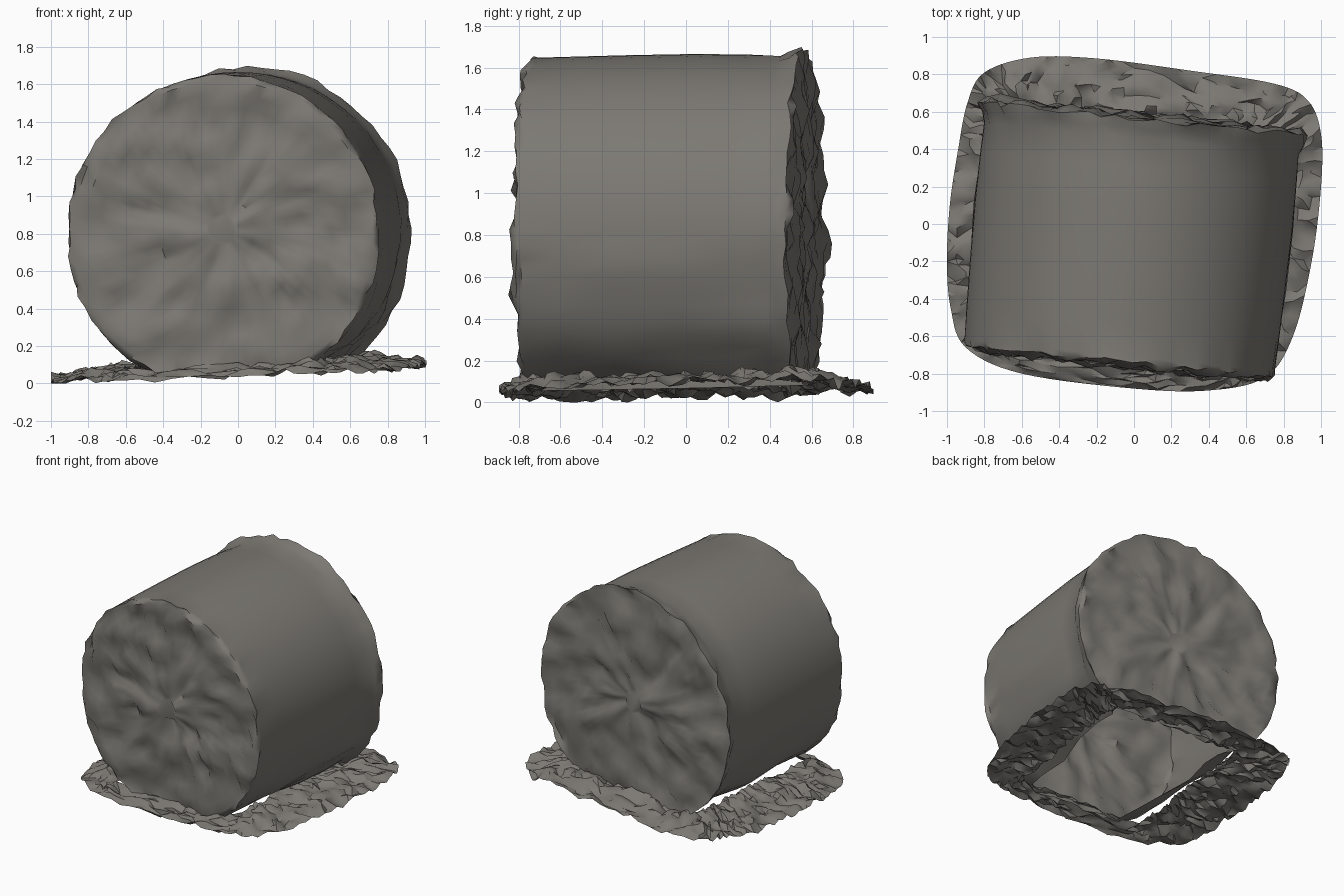
import bpy, bmesh, math, random
from mathutils import Vector, noise

if "Cube" in bpy.data.objects:
    bpy.data.objects.remove(bpy.data.objects["Cube"])

random.seed(4)

mat = bpy.data.materials.new("dull straw grey")
mat.diffuse_color = (0.20, 0.19, 0.17, 1)
mat.use_nodes = True
mat.node_tree.nodes["Principled BSDF"].inputs["Base Color"].default_value = mat.diffuse_color


def finish(name, bm, angle):
    me = bpy.data.meshes.new(name)
    bm.to_mesh(me)
    bm.free()
    ob = bpy.data.objects.new(name, me)
    bpy.context.collection.objects.link(ob)
    me.materials.append(mat)
    bpy.ops.object.select_all(action='DESELECT')
    bpy.context.view_layer.objects.active = ob
    ob.select_set(True)
    bpy.ops.object.shade_smooth_by_angle(angle=math.radians(angle))
    return ob


def bridge(bm, a, b, closed=True):
    n = len(a)
    for i in range(n):
        j = (i + 1) % n
        bm.faces.new((a[i], a[j], b[j], b[i]))


def jit(a):
    return random.uniform(-a, a)


# frame of the bale: front centre, back centre, sideways direction
FRONT, BACK = Vector((-0.08, -0.73, 0.825)), Vector((0.05, 0.56, 0.825))
AXIS = (BACK - FRONT).normalized()
SIDE = Vector((AXIS.y, -AXIS.x, 0))
UP = Vector((0, 0, 1))
N = 72


def section(a):
    # round on top, slightly fuller below
    c, s = math.cos(a), math.sin(a)
    k = 1 if s > 0 else 1 / (abs(c) ** 2.25 + abs(s) ** 2.25) ** (1 / 2.25)
    return c * k, s * k


def bale_ring(bm, s, r, rough=0.0, push=0.0):
    out = []
    for i in range(N):
        x, z = section(2 * math.pi * i / N)
        p = FRONT.lerp(BACK, s)
        rr = r + jit(rough)
        p = p + SIDE * (x * rr) + UP * (z * rr * 0.985)
        p += AXIS * (push + jit(rough))
        out.append(bm.verts.new(p))
    return out


# hay bale: wrapped side with ragged, lumpy end faces, open underneath
bm = bmesh.new()


def cap(rim, s, r, sign):
    # lumpy end face made of shrinking rings
    prev = rim
    for f in (0.965, 0.88, 0.79, 0.70, 0.61, 0.51, 0.41, 0.31, 0.2, 0.1):
        ring = bale_ring(bm, s, r * f)
        for v in ring:
            q = v.co * 6 + Vector((0, sign * 9, 0))
            d = 0.05 * noise.noise(q) + 0.03 * noise.noise(q * 2.3) + 0.008
            v.co += AXIS * (sign * d + (jit(0.012) if f > 0.45 else 0))
        bridge(bm, prev, ring)
        prev = ring
    bm.faces.new(prev)


stations = [(0.0, 0.832, 0.012), (0.02, 0.832, 0.004), (0.15, 0.84, 0), (0.35, 0.847, 0),
            (0.6, 0.853, 0), (0.8, 0.85, 0), (0.92, 0.845, 0.003),
            (0.96, 0.862, 0.009), (1.0, 0.88, 0.014)]
rings = [bale_ring(bm, s, r, e) for s, r, e in stations]
for ring in rings[1:-2]:
    for v in ring:
        # soft dents low on the wrap
        if v.co.z < 0.75:
            n = (v.co - Vector((0, v.co.y, 0.83))).normalized()
            v.co += n * 0.03 * noise.noise(v.co * 4)
for a, b in zip(rings, rings[1:]):
    bridge(bm, a, b)
cap(rings[0], 0.0, 0.832, -1)
cap(rings[-1], 1.0, 0.88, 1)
bmesh.ops.recalc_face_normals(bm, faces=bm.faces)
bmesh.ops.bisect_plane(bm, geom=bm.verts[:] + bm.edges[:] + bm.faces[:],
                       plane_co=(0, 0, 0.085), plane_no=(-0.04, -0.02, 1),
                       clear_inner=True)
finish("hay_bale", bm, 50)

# loose straw around the base: ragged sheet with a hole under the bale
outline = [(-1, -.2), (-.98, -.45), (-.9, -.66), (-.6, -.8), (0, -.88), (.4, -.89),
           (.7, -.82), (.85, -.6), (.95, -.2), (1, .2), (1, .48), (.93, .66),
           (.75, .75), (.3, .82), (-.2, .885), (-.55, .89), (-.8, .81), (-.89, .65),
           (-.94, .4), (-.985, .1)]


def smooth_loop(pts, sub):
    out, n = [], len(pts)
    for i in range(n):
        a, b, c, d = (Vector(pts[(i + k) % n]) for k in (-1, 0, 1, 2))
        for j in range(sub):
            t = j / sub
            out.append(0.5 * (2 * b + (c - a) * t + (2 * a - 5 * b + 4 * c - d) * t * t
                              + (3 * b - a - 3 * c + d) * t ** 3))
    return out


outer = smooth_loop(outline, 7)
mid = (FRONT + BACK) / 2
hx, hy = 0.52, 0.62
inner = []
for p in outer:
    # project each outer point onto the rectangular footprint
    d = Vector((p.x, p.y, 0)) - Vector((mid.x, mid.y, 0))
    u, w = d.dot(SIDE), d.dot(AXIS)
    k = 1 / max(abs(u) / hx, abs(w) / hy)
    q = mid + SIDE * (u * k) + AXIS * (w * k)
    inner.append(Vector((q.x, q.y)))

bm = bmesh.new()
M = 9
loops = []
for r in range(M + 1):
    t = r / M
    loop = []
    for o, i in zip(outer, inner):
        p = o.lerp(i, t)
        if 0 < r < M:
            p = p + Vector((jit(0.012), jit(0.012)))
        z = 0.06 + 0.04 * p.x + 0.02 * p.y + 0.045 * min(1, t * 1.6)
        z += 0.05 * noise.noise(Vector((p.x, p.y, 3)) * 9) + jit(0.018)
        loop.append(bm.verts.new((p.x, p.y, max(z, 0.0))))
    loops.append(loop)
for a, b in zip(loops, loops[1:]):
    bridge(bm, a, b)
bmesh.ops.triangulate(bm, faces=bm.faces)
finish("loose_straw_skirt", bm, 40)
